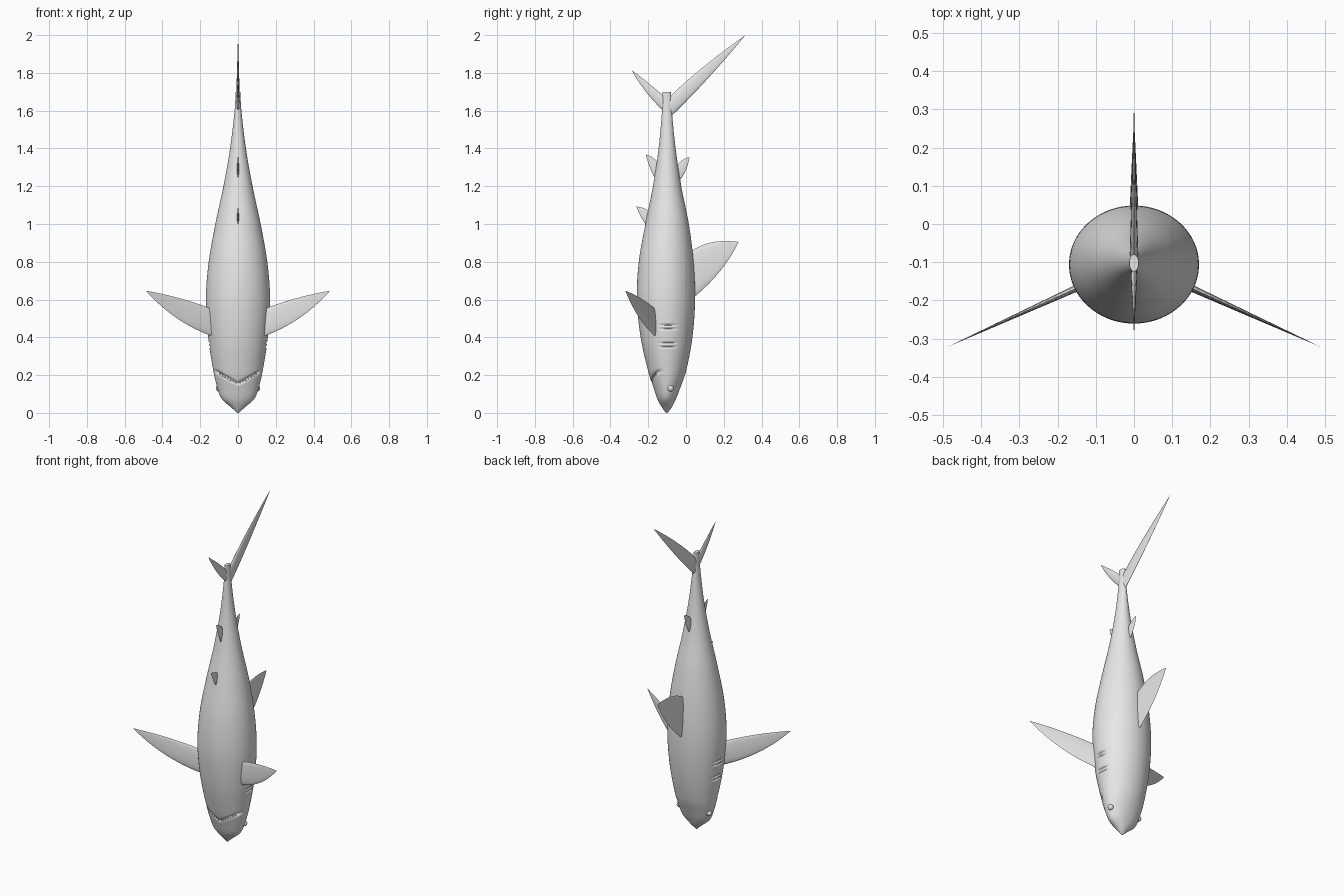
import bpy, bmesh, math
from mathutils import Vector

old = bpy.data.objects.get("Cube")
if old:
    bpy.data.objects.remove(old, do_unlink=True)

grey = bpy.data.materials.new("plain grey")
grey.use_nodes = True
grey.diffuse_color = (0.8, 0.8, 0.8, 1)
grey.node_tree.nodes["Principled BSDF"].inputs["Base Color"].default_value = (0.8, 0.8, 0.8, 1)


def finish(bm, name, angle=40):
    bmesh.ops.recalc_face_normals(bm, faces=bm.faces)
    mesh = bpy.data.meshes.new(name)
    bm.to_mesh(mesh)
    bm.free()
    mesh.materials.append(grey)
    obj = bpy.data.objects.new(name, mesh)
    bpy.context.collection.objects.link(obj)
    bpy.ops.object.select_all(action='DESELECT')
    obj.select_set(True)
    bpy.context.view_layer.objects.active = obj
    bpy.ops.object.shade_smooth_by_angle(angle=math.radians(angle))
    return obj


def loft(rings, name, angle=40):
    """Skin closed rings of points and cap both ends."""
    bm = bmesh.new()
    loops = [[bm.verts.new(p) for p in ring] for ring in rings]
    n = len(loops[0])
    for a, b in zip(loops, loops[1:]):
        for i in range(n):
            j = (i + 1) % n
            bm.faces.new((a[i], a[j], b[j], b[i]))
    bm.faces.new(loops[0])
    bm.faces.new(loops[-1])
    return finish(bm, name, angle)


# Body profile, nose to tail: height, half width, belly y, back y
PROFILE = [
    (0, .004, -.106, -.098), (.03, .037, -.128, -.075), (.07, .083, -.15, -.055),
    (.12, .106, -.168, -.035), (.22, .13, -.2, 0), (.4, .158, -.24, .034),
    (.6, .17, -.26, .048), (.8, .155, -.25, .04), (1, .12, -.215, .015),
    (1.2, .077, -.175, -.025), (1.4, .042, -.145, -.055), (1.6, .018, -.127, -.075),
    (1.7, .012, -.124, -.08)]


def section(z):
    """Smoothly interpolated half width, centre y and half depth at a height."""
    k = 0
    while k < len(PROFILE) - 2 and z > PROFILE[k + 1][0]:
        k += 1
    p0, p1 = PROFILE[k], PROFILE[k + 1]
    before, after = PROFILE[max(k - 1, 0)], PROFILE[min(k + 2, len(PROFILE) - 1)]
    h = p1[0] - p0[0]
    t = (z - p0[0]) / h
    out = []
    for c in (1, 2, 3):
        m0 = (p1[c] - before[c]) / (p1[0] - before[0]) * h
        m1 = (after[c] - p0[c]) / (after[0] - p0[0]) * h
        out.append((2*t**3 - 3*t**2 + 1) * p0[c] + (t**3 - 2*t**2 + t) * m0
                   + (3*t**2 - 2*t**3) * p1[c] + (t**3 - t**2) * m1)
    w, lo, hi = out
    return w, (lo + hi) / 2, (hi - lo) / 2


def mouth_height(x):
    return .155 + .55 * abs(x)


def groove(x, y, z, cy):
    """Depth of the mouth and gill grooves at a point on the skin."""
    d = 0
    if y < cy:
        fade = max(0, min(1, (.128 - abs(x)) / .02))
        d += .012 * fade * math.exp(-((z - mouth_height(x)) / .008) ** 2)
    fade = max(0, 1 - ((y + .095) / .052) ** 2)
    for slit in (.35, .37, .445, .465):
        d += .007 * fade * math.exp(-((z - slit) / .005) ** 2)
    return d


heights = [.5 * i / 150 for i in range(150)] + [.5 + 1.2 * i / 48 for i in range(49)]
rings = []
for z in heights:
    w, cy, h = section(z)
    ring = []
    for i in range(96):
        a = 2 * math.pi * i / 96
        x, y = w * math.cos(a), cy + h * math.sin(a)
        s = 1 - groove(x, y, z, cy) / max(w, h)
        ring.append((x * s, cy + (y - cy) * s, z))
    rings.append(ring)
loft(rings, "body")


def bezier(a, b, c, t):
    return Vector(a) * (1 - t)**2 + Vector(b) * 2 * t * (1 - t) + Vector(c) * t**2


def fin(name, lead, trail, tip, normal, thick):
    """Tapered lens-section fin between two curved edges meeting at the tip."""
    normal = Vector(normal).normalized()
    rings = []
    for k in range(21):
        t = .995 * k / 20
        p, q = bezier(*lead, tip, t), bezier(*trail, tip, t)
        mid, half = (p + q) / 2, (p - q) / 2
        rings.append([mid + half * math.cos(a) + normal * thick * (1 - t) * math.sin(a)
                      for a in (2 * math.pi * i / 16 for i in range(16))])
    return loft(rings, name, 60)


# Fins on the midline, drawn in y and z
MIDLINE = [
    ("dorsal_fin", (0, .58), (.19, .72), (0, .835), (.11, .93), (.278, .905), .013),
    ("second_dorsal_fin", (-.06, 1.2), (.005, 1.265), (-.07, 1.28), (-.02, 1.355), (.018, 1.352), .008),
    ("anal_fin", (-.135, 1.2), (-.19, 1.27), (-.125, 1.29), (-.165, 1.36), (-.212, 1.367), .008),
    ("pelvic_fin", (-.17, .95), (-.235, 1.01), (-.165, 1.04), (-.21, 1.09), (-.262, 1.092), .008),
    ("tail_upper_lobe", (-.1, 1.55), (.1, 1.74), (-.1, 1.66), (.06, 1.82), (.315, 2.0), .012),
    ("tail_lower_lobe", (-.1, 1.58), (-.22, 1.69), (-.1, 1.66), (-.18, 1.735), (-.288, 1.815), .01)]
for name, l0, l1, t0, t1, tip, thick in MIDLINE:
    l0, l1, t0, t1, tip = [(0, y, z) for y, z in (l0, l1, t0, t1, tip)]
    fin(name, (l0, l1), (t0, t1), tip, (1, 0, 0), thick)


# Paired fins, eyes and teeth
def pectoral_point(x, z, side):
    return (x * side, -.17 - .4545 * (x - .155), z)


for side, label in ((1, "left"), (-1, "right")):
    pts = [pectoral_point(x, z, side) for x, z in
           ((.12, .4), (.33, .47), (.1, .535), (.28, .61), (.488, .647))]
    fin(label + "_pectoral_fin", pts[:2], pts[2:4], pts[4], (.4545 * side, 1, 0), .01)

    bm = bmesh.new()
    bmesh.ops.create_uvsphere(bm, u_segments=20, v_segments=12, radius=.017)
    bmesh.ops.translate(bm, verts=bm.verts, vec=(side * .1, -.082, .13))
    finish(bm, label + "_eye")

    bm = bmesh.new()
    for i in range(7):
        x = .012 + .014 * i
        z = mouth_height(x)
        w, cy, h = section(z)
        y = cy - h * math.sqrt(1 - (x / w) ** 2)
        made = bmesh.ops.create_cone(bm, cap_ends=True, segments=8, radius1=.005,
                                     radius2=.0005, depth=.014)
        bmesh.ops.translate(bm, verts=made["verts"], vec=(x * side, y + .005, z))
    finish(bm, label + "_teeth")
